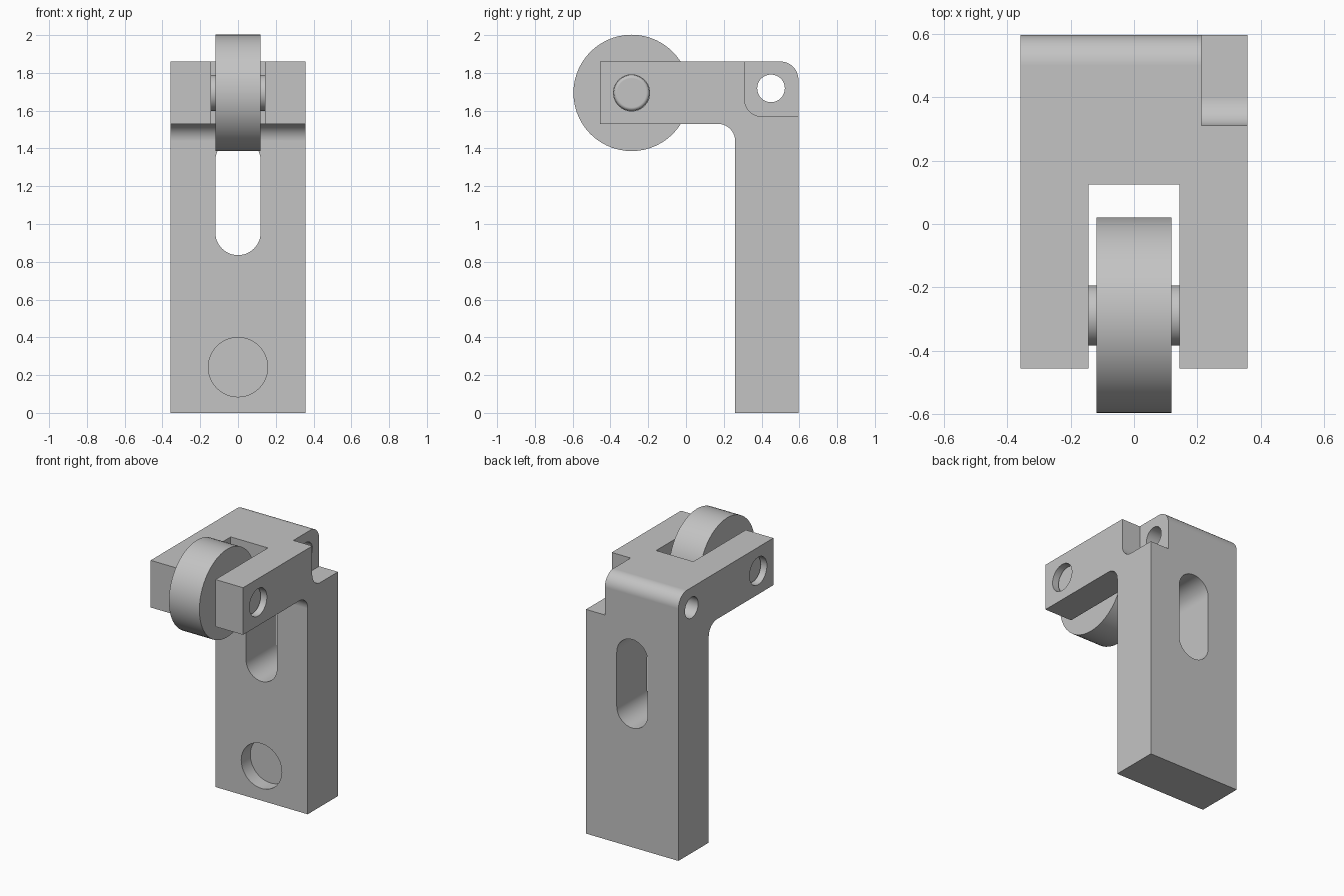
import bpy
import bmesh
from math import cos, sin, pi, radians
from mathutils import Vector

if "Cube" in bpy.data.objects:
    bpy.data.objects.remove(bpy.data.objects["Cube"])

GREY = (0.55, 0.55, 0.55, 1)
metal = bpy.data.materials.new("light grey metal")
metal.use_nodes = True
metal.diffuse_color = GREY
metal.node_tree.nodes["Principled BSDF"].inputs["Base Color"].default_value = GREY


def rounded(corners, steps=14):
    """Outline from (a, b, radius) right-angled corners."""
    pts = []
    for i, (a, b, r) in enumerate(corners):
        p = Vector((a, b))
        if r == 0:
            pts.append(p)
            continue
        to_prev = (Vector(corners[i - 1][:2]) - p).normalized()
        to_next = (Vector(corners[(i + 1) % len(corners)][:2]) - p).normalized()
        centre = p + r * (to_prev + to_next)
        for k in range(steps + 1):
            t = pi / 2 * k / steps
            pts.append(centre - r * (cos(t) * to_next + sin(t) * to_prev))
    return [p for i, p in enumerate(pts) if (p - pts[i - 1]).length > 1e-5]


def box_outline(a0, a1, b0, b1, r=0):
    return rounded([(a0, b0, r), (a1, b0, r), (a1, b1, r), (a0, b1, r)])


def circle(a, b, r):
    return box_outline(a - r, a + r, b - r, b + r, r)


def prism(name, outline, axis, lo, hi):
    """Extrude a (y, z) outline along x, or an (x, z) outline along y."""
    bm = bmesh.new()
    place = (lambda p, d: (d, p.x, p.y)) if axis == "x" else (lambda p, d: (p.x, d, p.y))
    face = bm.faces.new([bm.verts.new(place(p, lo)) for p in outline])
    ext = bmesh.ops.extrude_face_region(bm, geom=[face])
    shift = place(Vector((0, 0)), hi - lo)
    bmesh.ops.translate(bm, vec=shift,
                        verts=[v for v in ext["geom"] if isinstance(v, bmesh.types.BMVert)])
    bmesh.ops.recalc_face_normals(bm, faces=bm.faces)
    mesh = bpy.data.meshes.new(name)
    bm.to_mesh(mesh)
    bm.free()
    mesh.materials.append(metal)
    ob = bpy.data.objects.new(name, mesh)
    bpy.context.collection.objects.link(ob)
    return ob


def select(ob):
    bpy.ops.object.select_all(action="DESELECT")
    ob.select_set(True)
    bpy.context.view_layer.objects.active = ob


def cut(ob, cutter):
    select(ob)
    mod = ob.modifiers.new("cut", "BOOLEAN")
    mod.operation = "DIFFERENCE"
    mod.solver = "EXACT"
    mod.object = cutter
    bpy.ops.object.modifier_apply(modifier=mod.name)
    bpy.data.objects.remove(cutter)


def finish(ob):
    select(ob)
    bpy.ops.object.shade_smooth_by_angle(angle=radians(30))
    mod = ob.modifiers.new("clean shading", "WEIGHTED_NORMAL")
    mod.keep_sharp = True


HALF = 0.358
AXLE = (-0.288, 1.694)

# Bracket: upright leg with a forward arm
bracket = prism("bracket", rounded([
    (0.26, 0, 0), (0.595, 0, 0), (0.595, 1.86, 0.095),
    (-0.455, 1.86, 0), (-0.455, 1.53, 0), (0.26, 1.53, 0.09)]), "x", -HALF, HALF)

cutters = [
    # fork gap between the arms
    prism("fork_gap", box_outline(-0.6, 0.125, 1.4, 2), "x", -0.144, 0.144),
    # corner notch at the back
    prism("corner_notch", rounded([(0.31, 1.57, 0.09), (0.8, 1.57, 0),
                                   (0.8, 2, 0), (0.31, 2, 0)]), "x", 0.212, 0.5),
    # cross hole, axle hole, long slot, blind front hole
    prism("cross_hole", circle(0.45, 1.718, 0.073), "x", -0.5, 0.5),
    prism("axle_hole", circle(*AXLE, 0.096), "x", -0.5, 0.5),
    prism("leg_slot", box_outline(-0.12, 0.12, 0.835, 1.455, 0.12), "y", 0.1, 0.8),
    prism("front_hole", circle(0, 0.242, 0.157), "y", 0.1, 0.36),
]
for cutter in cutters:
    cut(bracket, cutter)
finish(bracket)

# Roller wheel
roller = prism("roller", circle(*AXLE, 0.308), "x", -0.118, 0.118)
finish(roller)

# Axle pin with rounded ends, recessed in the arms
pin = prism("axle_pin", circle(*AXLE, 0.095), "x", -0.32, 0.32)
select(pin)
bevel = pin.modifiers.new("round ends", "BEVEL")
bevel.width = 0.018
bevel.segments = 4
bevel.limit_method = "ANGLE"
bevel.angle_limit = radians(40)
bpy.ops.object.modifier_apply(modifier=bevel.name)
finish(pin)
